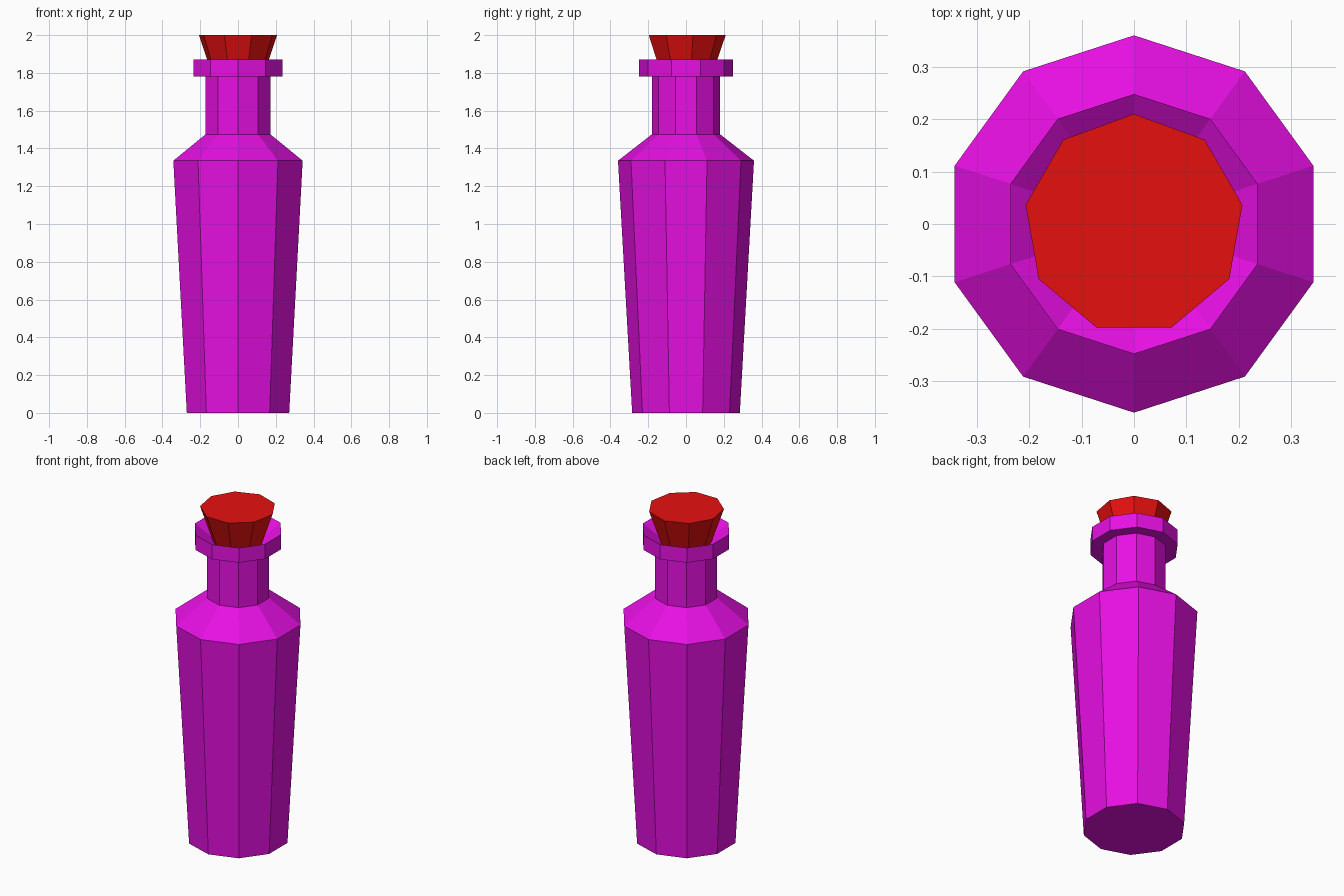
import bpy
import bmesh
from math import cos, sin, tau, pi

default = bpy.data.objects.get("Cube")
if default:
    bpy.data.objects.remove(default, do_unlink=True)


def make_material(name, colour):
    mat = bpy.data.materials.new(name)
    mat.use_nodes = True
    mat.diffuse_color = colour
    mat.node_tree.nodes["Principled BSDF"].inputs["Base Color"].default_value = colour
    return mat


def lathe(name, profile, sides, mat):
    """Spin (radius, height) points into a closed, flat-shaded solid."""
    bm = bmesh.new()
    rings = []
    for r, z in profile:
        angles = [pi / 2 + tau * i / sides for i in range(sides)]
        rings.append([bm.verts.new((r * cos(a), r * sin(a), z)) for a in angles])
    for low, high in zip(rings, rings[1:]):
        for i in range(sides):
            j = (i + 1) % sides
            bm.faces.new((low[i], low[j], high[j], high[i]))
    bm.faces.new(rings[0][::-1])
    bm.faces.new(rings[-1])
    bmesh.ops.recalc_face_normals(bm, faces=bm.faces)
    mesh = bpy.data.meshes.new(name)
    bm.to_mesh(mesh)
    bm.free()
    mesh.materials.append(mat)
    obj = bpy.data.objects.new(name, mesh)
    bpy.context.collection.objects.link(obj)
    return obj


glass = make_material("magenta glass", (0.8, 0.005, 0.77, 1))
red = make_material("red stopper", (0.8, 0.005, 0.005, 1))

# Bottle: tapered body, shoulder, neck, lip and funnel-shaped mouth
lathe("bottle", [
    (0.285, 0), (0.36, 1.335), (0.18, 1.475), (0.18, 1.78),
    (0.248, 1.78), (0.248, 1.87), (0.13, 1.785),
], 10, glass)

# Stopper: tapered plug seated in the mouth
lathe("stopper", [(0.135, 1.78), (0.21, 2.0)], 9, red)
